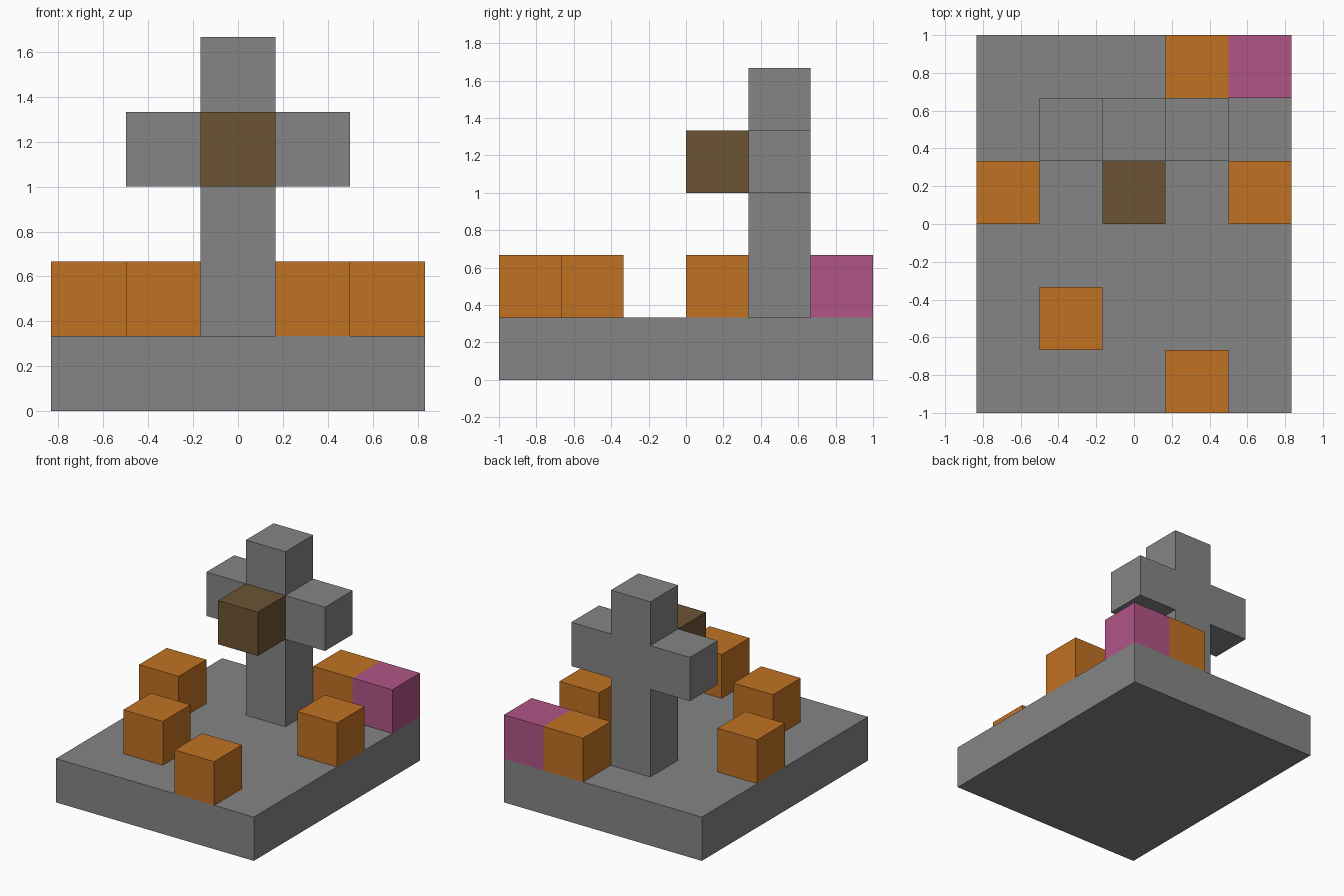
import bpy
import bmesh
from mathutils import Vector

U = 1 / 3  # edge of one cube cell

old = bpy.data.objects.get("Cube")
if old:
    bpy.data.objects.remove(old, do_unlink=True)


def material(name, rgb):
    mat = bpy.data.materials.new(name)
    mat.use_nodes = True
    mat.diffuse_color = (*rgb, 1)
    mat.node_tree.nodes["Principled BSDF"].inputs["Base Color"].default_value = (*rgb, 1)
    return mat


grey = material("stone grey", (0.235, 0.235, 0.235))
orange = material("orange", (0.527, 0.168, 0.016))
pink = material("pink", (0.434, 0.089, 0.238))
brown = material("dark brown", (0.150, 0.087, 0.034))


def finish(name, bm, mat):
    bmesh.ops.recalc_face_normals(bm, faces=bm.faces)
    mesh = bpy.data.meshes.new(name)
    bm.to_mesh(mesh)
    bm.free()
    mesh.materials.append(mat)
    obj = bpy.data.objects.new(name, mesh)
    bpy.context.collection.objects.link(obj)
    return obj


def box(name, centre, size, mat):
    """Box given in cell units."""
    bm = bmesh.new()
    bmesh.ops.create_cube(bm, size=1)
    for v in bm.verts:
        v.co = Vector(c * s for c, s in zip(v.co, size))
    obj = finish(name, bm, mat)
    obj.scale = (U, U, U)
    obj.location = Vector(centre) * U
    return obj


# Base slab
box("base", (0, 0, 0.5), (5, 6, 1), grey)

# Cross: half outline mirrored, then extruded backwards
half = [(0.5, 1), (0.5, 3), (1.5, 3), (1.5, 4), (0.5, 4), (0.5, 5)]
outline = half + [(-x, z) for x, z in reversed(half)]
bm = bmesh.new()
face = bm.faces.new([bm.verts.new((x * U, U, z * U)) for x, z in outline])
new = bmesh.ops.extrude_face_region(bm, geom=[face], use_keep_orig=True)["geom"]
bmesh.ops.translate(bm, vec=(0, U, 0),
                    verts=[g for g in new if isinstance(g, bmesh.types.BMVert)])
finish("cross", bm, grey)

# Block on the front of the cross
box("cross_front_block", (0, 0.5, 3.5), (1, 1, 1), brown)

# Blocks standing on the base
blocks = {
    "right_block": (-2, 0.5),
    "left_block": (2, 0.5),
    "front_right_block": (-1, -1.5),
    "front_left_block": (1, -2.5),
    "back_block": (1, 2.5),
}
for name, (x, y) in blocks.items():
    box(name, (x, y, 1.5), (1, 1, 1), orange)
box("back_corner_block", (2, 2.5, 1.5), (1, 1, 1), pink)
